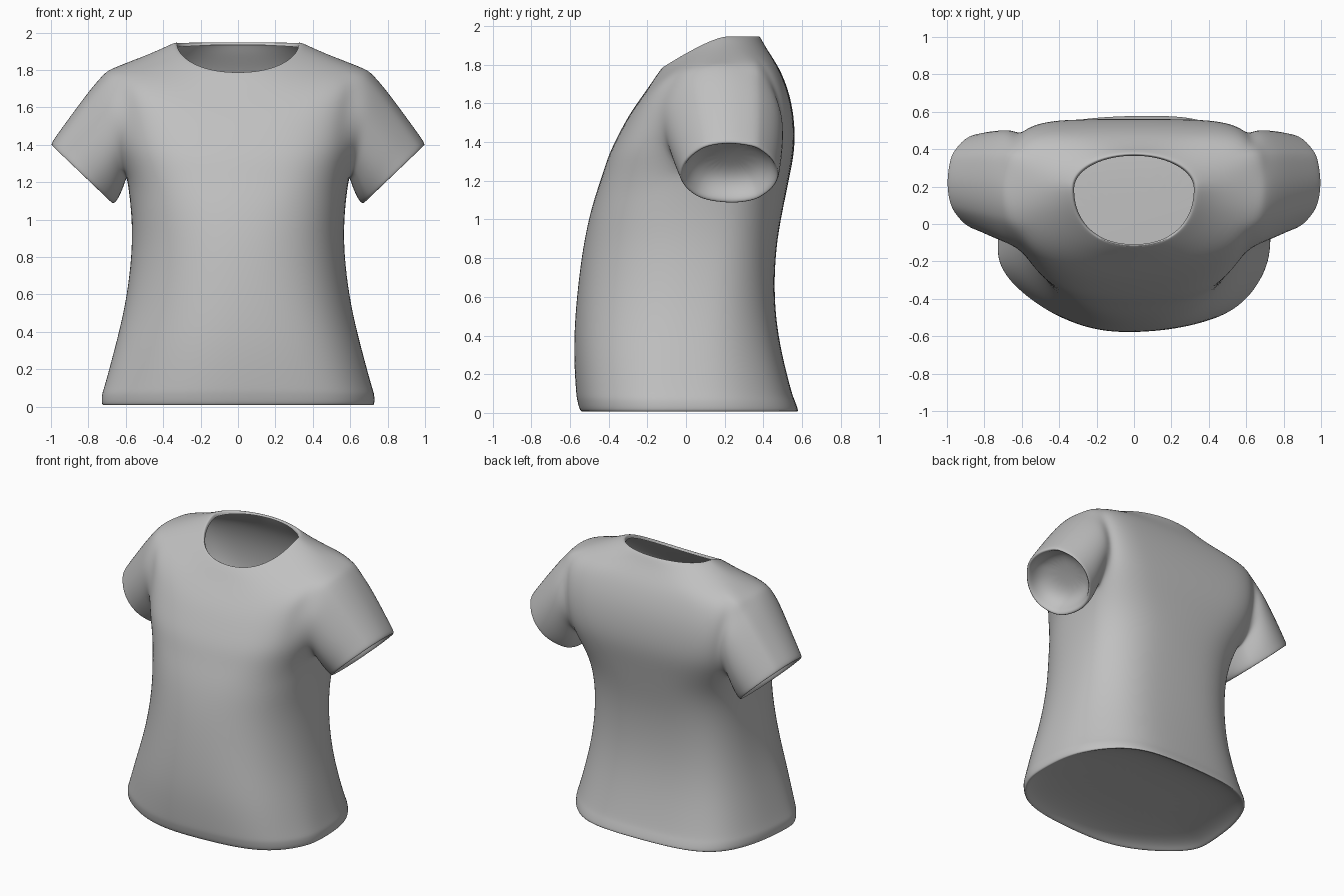
import bpy, bmesh, math
from mathutils import Vector

cube = bpy.data.objects.get("Cube")
if cube:
    bpy.data.objects.remove(cube)

fabric = bpy.data.materials.new("grey_fabric")
fabric.use_nodes = True
grey = (0.53, 0.53, 0.53, 1)
fabric.diffuse_color = grey
fabric.node_tree.nodes["Principled BSDF"].inputs["Base Color"].default_value = grey

SEGS = 32        # columns round the torso
HALF = 3         # armhole half width in columns


def power(v, e):
    return math.copysign(abs(v) ** e, v)


def torso_ring(zf, zs, zb, w, yf, yb, yc, squeeze, ef, eb, slope):
    """Cross-section with its own front, side and back heights."""
    fade = max(0, 1 - zs / 1.2)
    pts = []
    for i in range(SEGS):
        t = math.tau * i / SEGS
        # loose drape folds, fading out towards the chest
        k = 1 + 0.012 * fade * math.sin(6 * t + 0.6)
        t -= squeeze * math.sin(2 * t)
        c, s = math.cos(t), math.sin(t)
        if s > 0:
            e, y_end, z_end, zp = eb, yb, zb, 2
        else:
            # the drape is fuller on the left than on the right
            e, y_end, z_end, zp = ef + (0.12 * fade if c < 0 else 0), yf, zf, slope
        pts.append(Vector((k * w * power(c, e),
                           k * (yc + (y_end - yc) * abs(s) ** e),
                           zs + (z_end - zs) * abs(s) ** zp)))
    return pts


# Lower torso: height, half width, front, back, centre, front roundness
lower = [
    (0.012, .705, -.53, .57, -.12, .88),
    (0.0, .73, -.552, .592, -.12, .88),
    (0.07, .728, -.568, .565, -.12, .88),
    (0.09, .718, -.572, .555, -.12, .88),
    (0.3, .662, -.586, .499, -.09, .88),
    (0.5, .612, -.578, .465, -.04, .89),
    (0.7, .58, -.558, .458, 0, .9),
    (0.9, .565, -.529, .473, .04, .88),
    (1.08, .575, -.487, .508, .09, .8),
]
# Chest to collar: front, side and back heights, half width, front, back,
# squeeze, front roundness, back roundness, front slope
upper = [
    (1.22, 1.23, 1.22, .595, -.44, .537, .17, .7, .58, 2),
    (1.33, 1.35, 1.36, .632, -.405, .564, .03, .67, .45, 2),
    (1.44, 1.5, 1.5, .65, -.35, .563, 0, .67, .38, 2),
    (1.54, 1.66, 1.64, .665, -.296, .54, .03, .7, .38, 2),
    (1.62, 1.81, 1.76, .672, -.24, .495, .16, .75, .46, 1.7),
    (1.70, 1.865, 1.83, .53, -.183, .453, .08, .82, .7, 1.4),
    (1.75, 1.91, 1.89, .42, -.15, .413, 0, .88, .85, 1.2),
    (1.783, 1.947, 1.938, .345, -.125, .388, 0, .9, .95, 1.1),
    (1.79, 1.947, 1.952, .328, -.118, .375, 0, .9, 1, 1.1),
    (1.77, 1.922, 1.935, .322, -.11, .366, 0, .9, 1, 1.1),
]
rings = [torso_ring(z, z, z, w, yf, yb, yc, 0, ef, .69, 2)
         for z, w, yf, yb, yc, ef in lower]
rings += [torso_ring(*row[:6], .19, *row[6:]) for row in upper]
ARM_LOW = len(lower)
ARM_TOP = ARM_LOW + 4

bm = bmesh.new()
grid = [[bm.verts.new(p) for p in ring] for ring in rings]


def bridge(a, b):
    for i in range(len(a)):
        j = (i + 1) % len(a)
        bm.faces.new((a[i], a[j], b[j], b[i]))


def lining(loop, inward):
    """Shallow recessed lining that closes an opening."""
    centre = sum((v.co for v in loop), Vector()) / len(loop)
    offsets = [v.co - centre for v in loop]
    for scale, depth in ((.93, .4), (.75, .8), (.4, 1)):
        new = [bm.verts.new(centre + o * scale + inward * depth) for o in offsets]
        bridge(loop, new)
        loop = new
    bm.faces.new(loop)


def in_armhole(r, i):
    near_side = min((i + HALF) % SEGS, (i + HALF - SEGS // 2) % SEGS) < 2 * HALF
    return ARM_LOW <= r < ARM_TOP and near_side


# Torso skin, leaving the armholes open
for r in range(len(grid) - 1):
    for i in range(SEGS):
        if not in_armhole(r, i):
            j = (i + 1) % SEGS
            bm.faces.new((grid[r][i], grid[r][j], grid[r + 1][j], grid[r + 1][i]))
lining(grid[0], Vector((0, 0, .06)))

# Sleeve sections: top x and z, bottom x and z, front, back
sleeve = [
    (.705, 1.798, .597, 1.21, -.125, .512),
    (.78, 1.715, .61, 1.17, -.105, .515),
    (.89, 1.567, .63, 1.12, -.075, .508),
    (.982, 1.44, .65, 1.088, -.045, .495),
    (1.007, 1.40, .67, 1.078, -.038, .49),
    (.985, 1.39, .68, 1.105, -.02, .475),
]
for side, mid in ((1, 0), (-1, SEGS // 2)):
    cols = [(mid + side * k) % SEGS for k in range(-HALF, HALF + 1)]
    loop = [grid[ARM_LOW][c] for c in cols]
    loop += [grid[r][cols[-1]] for r in range(ARM_LOW + 1, ARM_TOP)]
    loop += [grid[ARM_TOP][c] for c in reversed(cols)]
    loop += [grid[r][cols[0]] for r in range(ARM_TOP - 1, ARM_LOW, -1)]
    angles = [math.atan2((v.co.z - 1.52) / .29, (v.co.y - .17) / .31) for v in loop]
    for tx, tz, bx, bz, y0, y1 in sleeve:
        new = []
        for a in angles:
            u = (math.sin(a) + 1) / 2
            new.append(bm.verts.new((side * (bx + (tx - bx) * u),
                                     (y0 + y1) / 2 + (y1 - y0) / 2 * math.cos(a),
                                     bz + (tz - bz) * u)))
        bridge(loop, new)
        loop = new
    lining(loop, Vector((-.08 * side, 0, .09)))

bmesh.ops.recalc_face_normals(bm, faces=bm.faces)
mesh = bpy.data.meshes.new("shirt")
bm.to_mesh(mesh)
bm.free()
mesh.materials.append(fabric)
mesh.shade_smooth()
shirt = bpy.data.objects.new("shirt", mesh)
bpy.context.collection.objects.link(shirt)
sub = shirt.modifiers.new("smooth_cloth", 'SUBSURF')
sub.levels = sub.render_levels = 2
